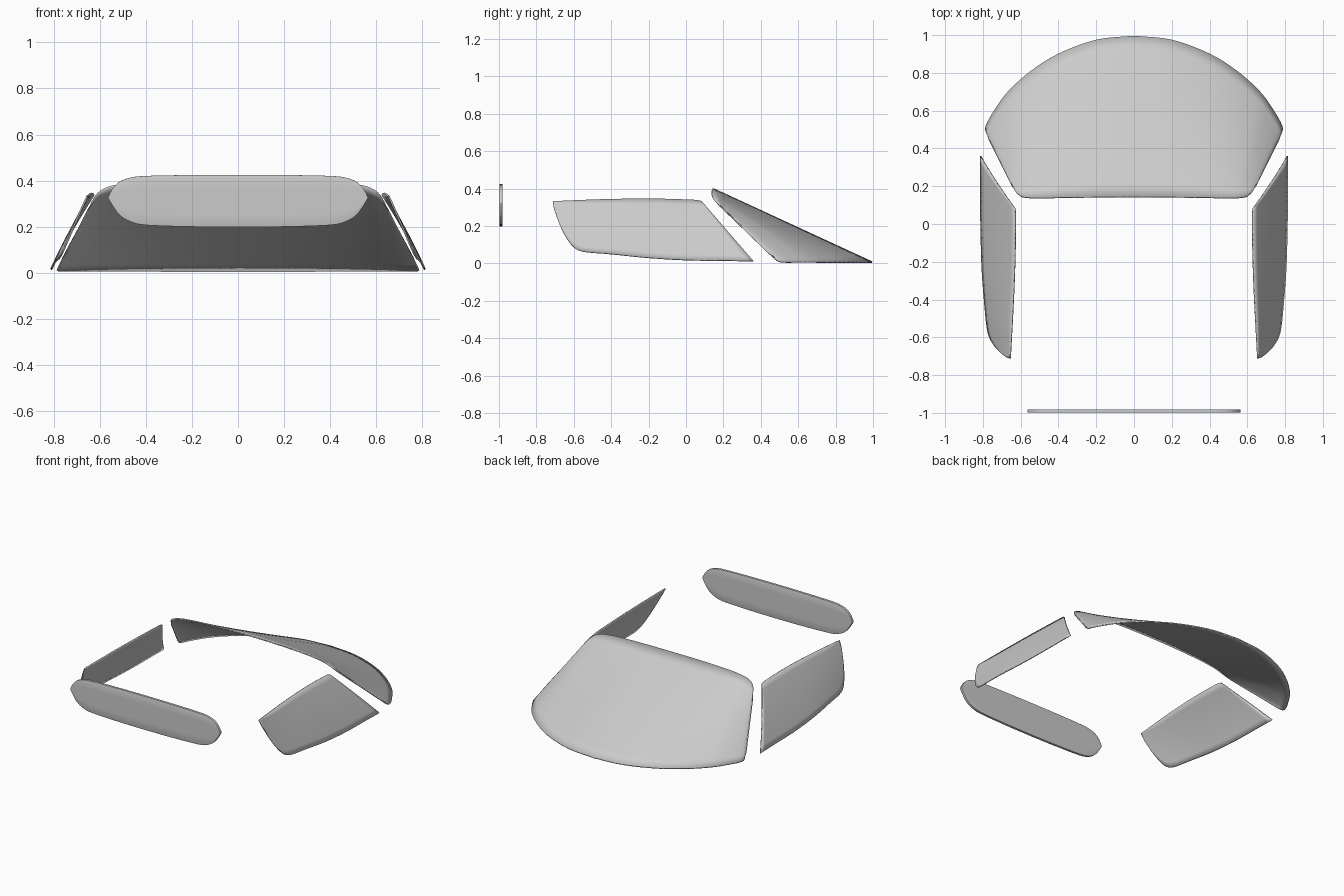
import bpy
from mathutils import Vector

if "Cube" in bpy.data.objects:
    bpy.data.objects.remove(bpy.data.objects["Cube"])

glass = bpy.data.materials.new("grey glass")
glass.diffuse_color = (0.6, 0.6, 0.6, 1)
glass.use_nodes = True
glass.node_tree.nodes["Principled BSDF"].inputs["Base Color"].default_value = glass.diffuse_color


def smooth(pts, steps=4):
    """Catmull-Rom curve through the points."""
    p = [Vector(q) for q in pts]
    p = [2 * p[0] - p[1]] + p + [2 * p[-1] - p[-2]]
    out = []
    for i in range(1, len(p) - 2):
        a, b, c, d = p[i - 1:i + 3]
        for k in range(steps):
            t = k / steps
            out.append(0.5 * (2 * b + (c - a) * t + (2 * a - 5 * b + 4 * c - d) * t * t
                              + (3 * b - a - 3 * c + d) * t ** 3))
    return out + [p[-2]]


def pane(name, low, high, rows, thick, shape=lambda p: p):
    """Curved glass sheet ruled between a low edge and a high edge."""
    n = len(low)
    verts = [shape(a.lerp(b, r / rows)) for r in range(rows + 1) for a, b in zip(low, high)]
    faces = [(r * n + i, r * n + i + 1, (r + 1) * n + i + 1, (r + 1) * n + i)
             for r in range(rows) for i in range(n - 1)]
    me = bpy.data.meshes.new(name)
    me.from_pydata(verts, [], faces)
    me.materials.append(glass)
    ob = bpy.data.objects.new(name, me)
    bpy.context.collection.objects.link(ob)
    sol = ob.modifiers.new("thickness", 'SOLIDIFY')
    sol.thickness = thick
    sol.offset = 0
    bpy.ops.object.select_all(action='DESELECT')
    ob.select_set(True)
    bpy.context.view_layer.objects.active = ob
    bpy.ops.object.shade_smooth_by_angle(angle=0.7)
    return ob


def mirrored(half):
    return [Vector((-p.x, p.y, p.z)) for p in half[:0:-1]] + half


# windscreen: bowed bottom edge, straighter top edge with rounded corners
low = smooth([(0, .995, .007), (.2, .974, .007), (.4, .9, .007), (.55, .805, .007),
              (.67, .695, .007), (.74, .597, .007), (.78, .525, .007), (.783, .49, .014),
              (.765, .44, .06)])
high = smooth([(0, .143, .4), (.16, .142, .399), (.32, .14, .395), (.44, .138, .389),
               (.53, .138, .378), (.575, .14, .365), (.607, .15, .345), (.63, .178, .312),
               (.655, .225, .268)])
pane("windscreen", mirrored(low), mirrored(high), 12, .008)

# side windows: outline in side view, bulged outwards in x
low = smooth([(0, -.705, .29), (0, -.672, .2), (0, -.635, .13), (0, -.595, .083),
              (0, -.54, .062), (0, -.4, .05), (0, -.2, .03), (0, 0, .018),
              (0, .2, .015), (0, .36, .012)])
high = smooth([(0, -.712, .331), (0, -.65, .334), (0, -.58, .337), (0, -.5, .34),
               (0, -.4, .343), (0, -.25, .345), (0, -.12, .344), (0, -.02, .341),
               (0, .05, .338), (0, .083, .332)])


def side_shape(sign):
    def f(p):
        y, h, s = p.y, p.z - .015, p.z / .33
        x = .812 - .44 * h - .3 * h * h - .03 * s * (y + .3)
        x -= .15 * max(0, -y - .2) ** 2 * (1 - s)
        # front edge sweeps back in a slight curve
        return Vector((sign * x, y, p.z))
    return f


for label, sign in (("left", -1), ("right", 1)):
    pane(label + "_side_window", low, high, 10, .008, side_shape(sign))

# rear window: flat plate with rounded ends
low = smooth([(0, -.99, .197), (.2, -.99, .199), (.4, -.99, .206), (.47, -.99, .222),
              (.515, -.99, .25), (.545, -.99, .29), (.565, -.99, .324)])
high = smooth([(0, -.99, .425), (.2, -.99, .424), (.4, -.99, .42), (.47, -.99, .412),
               (.515, -.99, .395), (.545, -.99, .365), (.565, -.99, .328)])
rear = pane("rear_window", mirrored(low), mirrored(high), 4, .016)
bev = rear.modifiers.new("rounded rim", 'BEVEL')
bev.width = .004
bev.segments = 2
